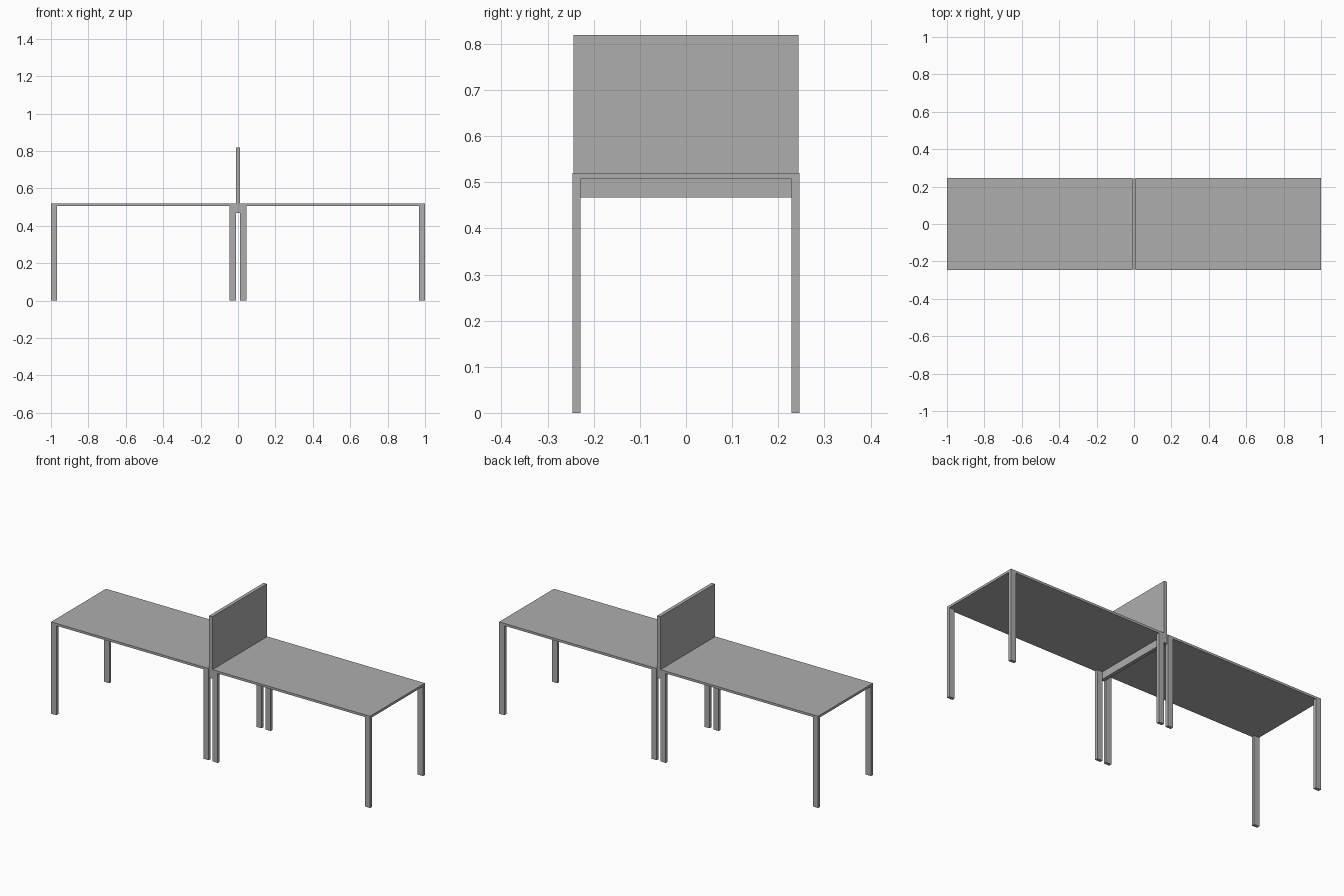
import bpy
import bmesh
from mathutils import Vector

if "Cube" in bpy.data.objects:
    bpy.data.objects.remove(bpy.data.objects["Cube"])

grey = bpy.data.materials.new("plain grey")
grey.use_nodes = True
colour = (0.42, 0.42, 0.42, 1)
grey.diffuse_color = colour
grey.node_tree.nodes["Principled BSDF"].inputs["Base Color"].default_value = colour


def box(name, low, high):
    """Axis-aligned box between two opposite corners."""
    low, high = Vector(low), Vector(high)
    bm = bmesh.new()
    bmesh.ops.create_cube(bm, size=1)
    bmesh.ops.scale(bm, vec=high - low, verts=bm.verts)
    bmesh.ops.translate(bm, vec=(low + high) / 2, verts=bm.verts)
    mesh = bpy.data.meshes.new(name)
    bm.to_mesh(mesh)
    bm.free()
    mesh.materials.append(grey)
    obj = bpy.data.objects.new(name, mesh)
    bpy.context.collection.objects.link(obj)
    return obj


def span(a, b, side):
    """Order a distance range after mirroring it to one side."""
    return sorted((a * side, b * side))


inner, outer = 0.012, 1.0        # table ends, measured from the centre
half_depth = 0.2457
under, top = 0.507, 0.52         # table top slab
leg_width, leg_depth = 0.033, 0.0175

for side, label in ((-1, "right"), (1, "left")):
    # Table top
    x0, x1 = span(inner, outer, side)
    box(label + "_table_top", (x0, -half_depth, under), (x1, half_depth, top))

    # Four flat legs, flush with the corners
    for end, a in (("inner", inner), ("outer", outer - leg_width)):
        x0, x1 = span(a, a + leg_width, side)
        for face, place in ((-1, "front"), (1, "back")):
            y0, y1 = span(half_depth - leg_depth, half_depth, face)
            box(f"{label}_{end}_{place}_leg", (x0, y0, 0), (x1, y1, under))

# Upright screen in the gap between the tables
box("divider_screen", (-0.01, -0.2435, 0.467), (0.01, 0.2435, 0.819))
